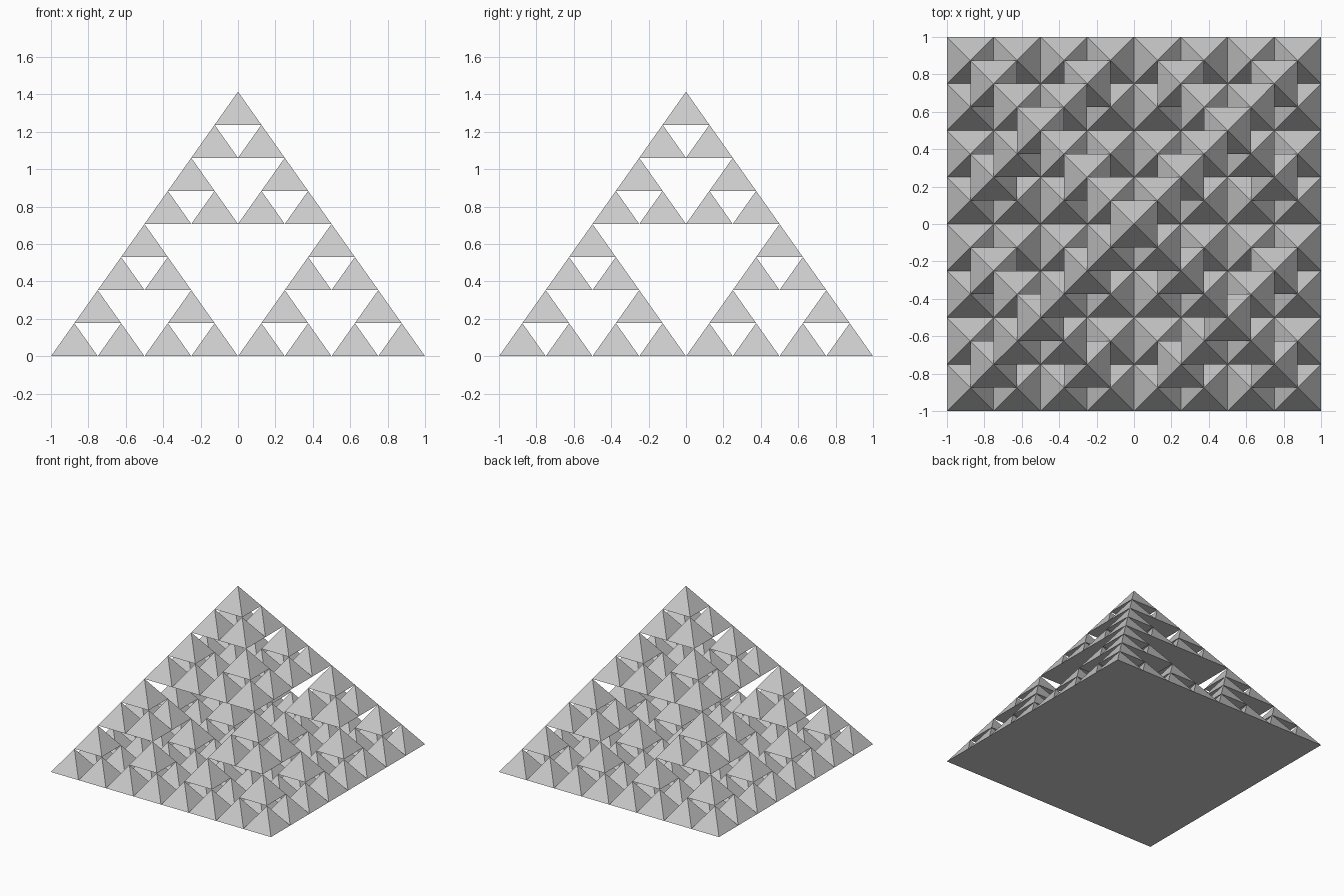
import bpy
import bmesh
from math import sqrt
from mathutils import Vector

if "Cube" in bpy.data.objects:
    bpy.data.objects.remove(bpy.data.objects["Cube"])

LEVELS = 3
HALF = 1.0  # half of the base width
CORNERS = [(-1, -1), (1, -1), (1, 1), (-1, 1)]


def add_pyramid(bm, base, half):
    """Square pyramid with equilateral sides, base centre at `base`."""
    ring = [bm.verts.new(base + Vector((x * half, y * half, 0))) for x, y in CORNERS]
    apex = bm.verts.new(base + Vector((0, 0, half * sqrt(2))))
    bm.faces.new(ring[::-1])
    for i in range(4):
        bm.faces.new((ring[i], ring[(i + 1) % 4], apex))


def subdivide(bm, base, half, level):
    """Replace a pyramid by four corner copies and one on top."""
    if level == 0:
        add_pyramid(bm, base, half)
        return
    h = half / 2
    for x, y in CORNERS:
        subdivide(bm, base + Vector((x * h, y * h, 0)), h, level - 1)
    subdivide(bm, base + Vector((0, 0, h * sqrt(2))), h, level - 1)


# Fractal pyramid made of 125 small pyramids
bm = bmesh.new()
subdivide(bm, Vector((0, 0, 0)), HALF, LEVELS)
mesh = bpy.data.meshes.new("fractal_pyramid")
bm.to_mesh(mesh)
bm.free()
bpy.context.collection.objects.link(bpy.data.objects.new("fractal_pyramid", mesh))
